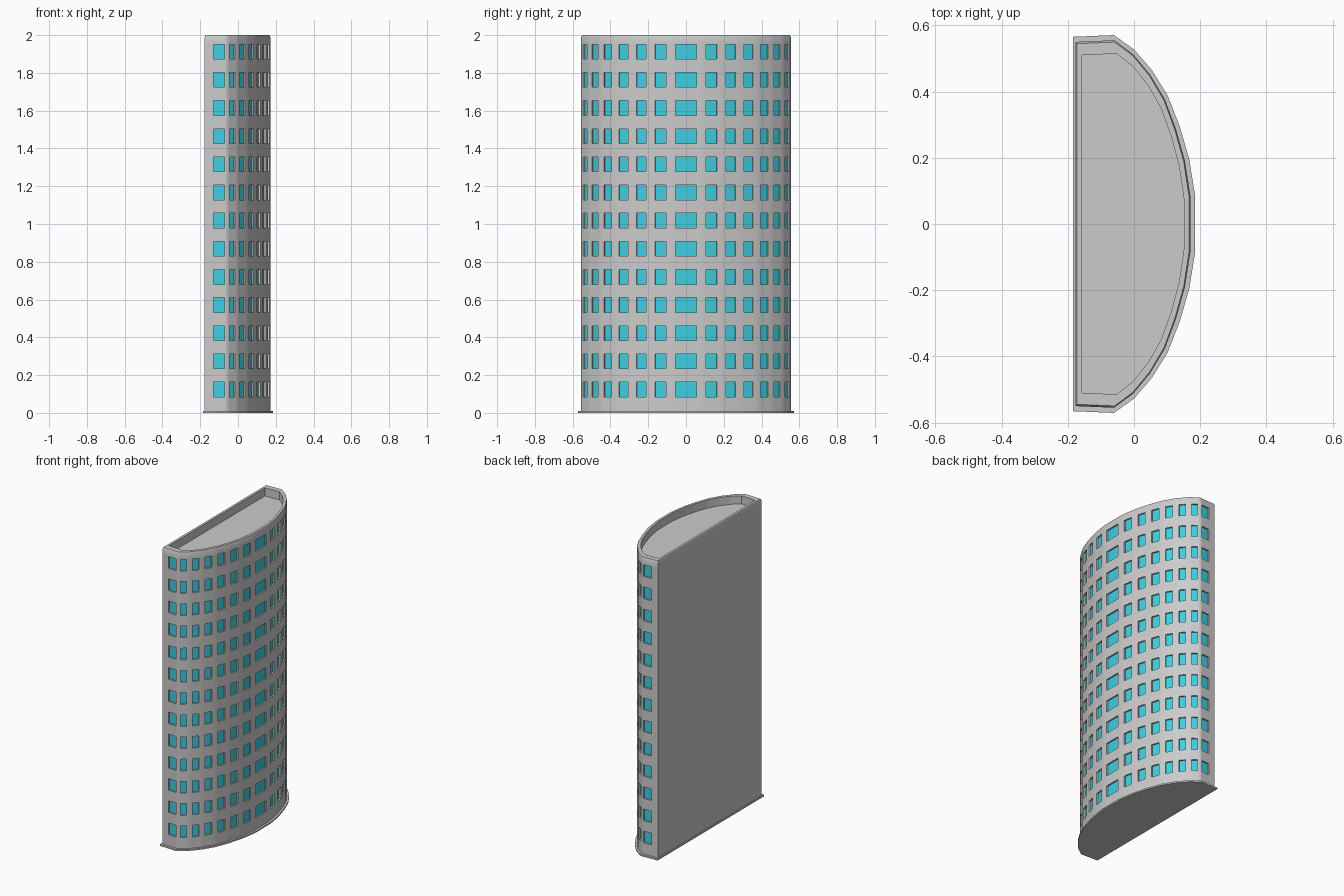
import bpy, bmesh
from mathutils import Vector

if "Cube" in bpy.data.objects:
    bpy.data.objects.remove(bpy.data.objects["Cube"])

# Half of the plan outline, from the flat back corner round to the bowed front
HALF = [(-.177, .55), (-.06, .555), (-.003, .513), (.048, .452), (.093, .377),
        (.127, .286), (.154, .19), (.171, .08)]
PLAN = HALF + [(x, -y) for x, y in reversed(HALF)]
MID = -.003
ROWS, PITCH, SILL, HEAD = 13, .149, .085, .163
DEPTH = .01


def scaled(sx, sy, shift=0.0):
    return [(shift + (x - MID) * sx, y * sy) for x, y in PLAN]


def ring(bm, points, z):
    return [bm.verts.new((x, y, z)) for x, y in points]


def bridge(bm, a, b):
    n = len(a)
    return [bm.faces.new((a[i], a[(i + 1) % n], b[(i + 1) % n], b[i])) for i in range(n)]


def finish(name, bm, angle=None, materials=()):
    mesh = bpy.data.meshes.new(name)
    bm.to_mesh(mesh)
    bm.free()
    obj = bpy.data.objects.new(name, mesh)
    bpy.context.collection.objects.link(obj)
    for m in materials:
        mesh.materials.append(m)
    if angle:
        bpy.ops.object.select_all(action='DESELECT')
        obj.select_set(True)
        bpy.context.view_layer.objects.active = obj
        bpy.ops.object.shade_smooth_by_angle(angle=angle)
    return obj


wall_mat = bpy.data.materials.new("wall_grey")
wall_mat.diffuse_color = (.6, .6, .6, 1)
wall_mat.use_nodes = True
wall_mat.node_tree.nodes["Principled BSDF"].inputs["Base Color"].default_value = wall_mat.diffuse_color
glass_mat = bpy.data.materials.new("window_blue")
glass_mat.diffuse_color = (.05, .62, .75, 1)
glass_mat.use_nodes = True
glass_mat.node_tree.nodes["Principled BSDF"].inputs["Base Color"].default_value = glass_mat.diffuse_color

# Plan outline split at the window jambs of every curved facet
outline, window_cols = [], set()
n = len(PLAN)
for i in range(n):
    a, b = Vector(PLAN[i]), Vector(PLAN[(i + 1) % n])
    outline.append(a)
    if i == n - 1:
        continue                      # blank back wall
    if i == 0:
        cuts = (.41, .90)
    elif i == n - 2:
        cuts = (.10, .59)
    elif i == n // 2 - 1:
        cuts = (.155, .845)           # wide centre window
    else:
        cuts = (.24, .76)
    window_cols.add(len(outline))
    outline += [a.lerp(b, t) for t in cuts]

levels = [.01]
for r in range(ROWS):
    levels += [SILL + r * PITCH, HEAD + r * PITCH]
levels.append(1.988)

# Tower walls with recessed windows, parapet rim and sunken roof
bm = bmesh.new()
rings = [ring(bm, outline, z) for z in levels]
windows = []
for k in range(len(rings) - 1):
    faces = bridge(bm, rings[k], rings[k + 1])
    if k % 2 == 1:
        windows += [faces[c] for c in window_cols]


def inset(sx, sy):
    return [(MID + (p[0] - MID) * sx, p[1] * sy) for p in outline]


rim_out = ring(bm, inset(.975, .99), 2.0)
rim_in = ring(bm, inset(.885, .927), 2.0)
roof = ring(bm, inset(.885, .927), 1.945)
for a, b in ((rings[-1], rim_out), (rim_out, rim_in), (rim_in, roof)):
    bridge(bm, a, b)
bm.faces.new(roof)
bm.faces.new(rings[0])
bmesh.ops.recalc_face_normals(bm, faces=bm.faces[:])
panes = bmesh.ops.extrude_discrete_faces(bm, faces=windows)["faces"]
for f in panes:
    f.normal_update()
    offset = f.normal * -DEPTH
    f.material_index = 1
    for v in f.verts:
        v.co += offset
bmesh.ops.recalc_face_normals(bm, faces=bm.faces[:])
finish("tower", bm, .7, (wall_mat, glass_mat))

# Thin plinth under the tower
bm = bmesh.new()
foot = scaled(1.063, 1.028)
low, high = ring(bm, foot, 0), ring(bm, foot, .01)
bridge(bm, low, high)
bm.faces.new(low)
bm.faces.new(high)
bmesh.ops.recalc_face_normals(bm, faces=bm.faces[:])
finish("plinth", bm, .7, (wall_mat,))
